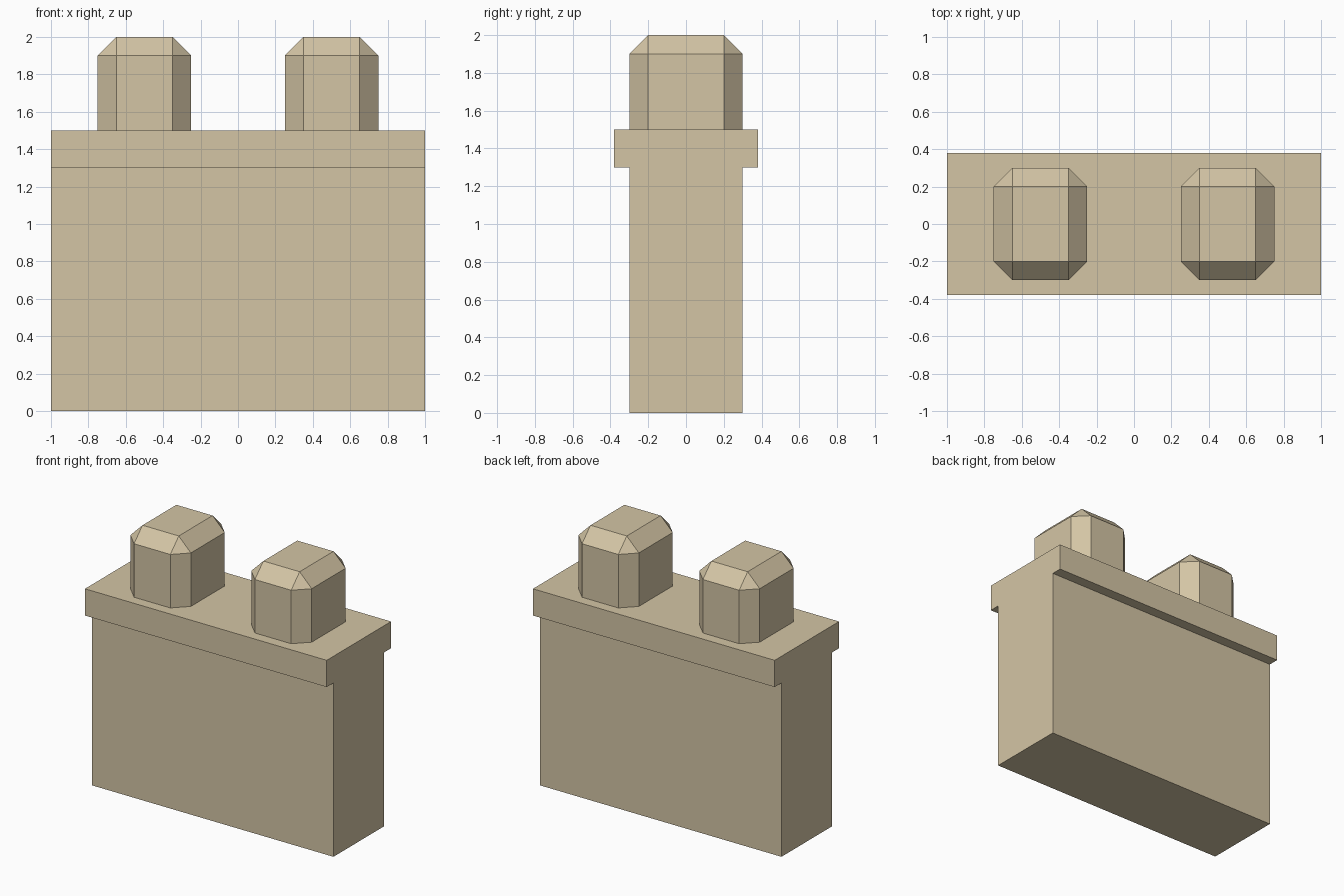
import bpy
import bmesh

if "Cube" in bpy.data.objects:
    bpy.data.objects.remove(bpy.data.objects["Cube"])

# One sandstone colour for everything
stone = bpy.data.materials.new("sandstone")
stone.diffuse_color = (0.658, 0.558, 0.376, 1.0)
stone.use_nodes = True
stone.node_tree.nodes["Principled BSDF"].inputs["Base Color"].default_value = stone.diffuse_color


def finish(bm, name):
    bmesh.ops.recalc_face_normals(bm, faces=bm.faces)
    mesh = bpy.data.meshes.new(name)
    bm.to_mesh(mesh)
    bm.free()
    mesh.materials.append(stone)
    obj = bpy.data.objects.new(name, mesh)
    bpy.context.collection.objects.link(obj)
    return obj


# Wall with overhanging ledge: T-shaped side profile extruded along x
half = [(0.30, 0.0), (0.30, 1.3), (0.38, 1.3), (0.38, 1.5)]
profile = half + [(-y, z) for y, z in reversed(half)]
bm = bmesh.new()
face = bm.faces.new([bm.verts.new((-1, y, z)) for y, z in profile])
ext = bmesh.ops.extrude_face_region(bm, geom=[face])
bmesh.ops.translate(bm, vec=(2, 0, 0),
                    verts=[g for g in ext["geom"] if isinstance(g, bmesh.types.BMVert)])
finish(bm, "wall_with_ledge")


# Battlement blocks: boxes chamfered on every edge except the base
def merlon(name, x):
    bm = bmesh.new()
    bmesh.ops.create_cube(bm, size=1)
    bmesh.ops.scale(bm, vec=(0.5, 0.6, 0.5), verts=bm.verts)
    bmesh.ops.translate(bm, vec=(x, 0, 1.75), verts=bm.verts)
    edges = [e for e in bm.edges if max(v.co.z for v in e.verts) > 1.6]
    bmesh.ops.bevel(bm, geom=edges, offset=0.1, offset_type='OFFSET',
                    segments=1, profile=0.5, affect='EDGES')
    finish(bm, name)


for side, x in (("left", -0.5), ("right", 0.5)):
    merlon("merlon_" + side, x)
